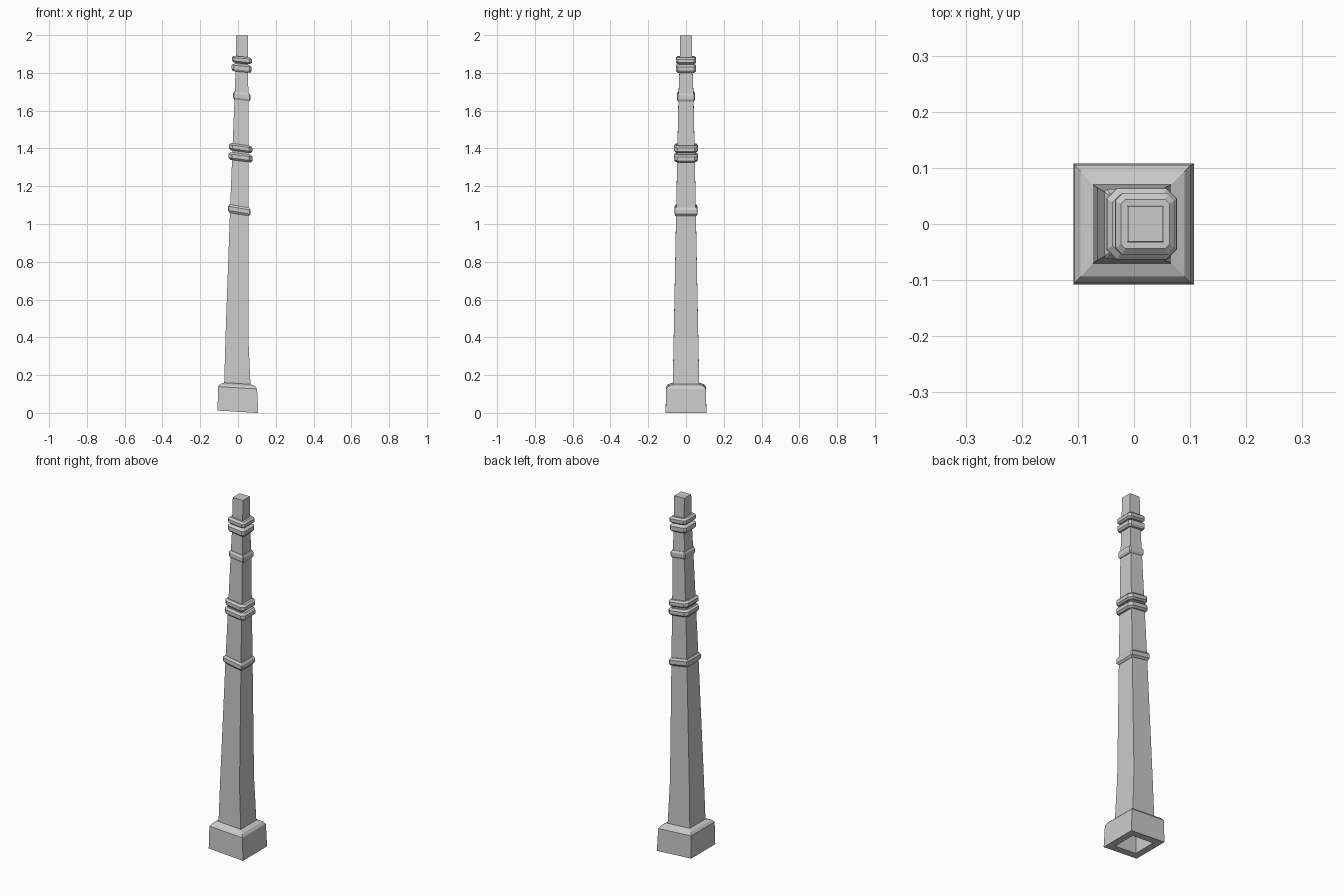
import bpy


def section(xl, xr, hy, z, slope, cut=0.0):
    """Tilted rectangle (optionally with cut corners) around the leaning axis."""
    cx = (xl + xr) / 2
    if cut:
        pts = [(xl + cut, -hy), (xr - cut, -hy), (xr, -hy + cut), (xr, hy - cut),
               (xr - cut, hy), (xl + cut, hy), (xl, hy - cut), (xl, -hy + cut)]
    else:
        pts = [(xl, -hy), (xr, -hy), (xr, hy), (xl, hy)]
    return [(x, y, z - slope * (x - cx)) for x, y in pts]


def loft(name, rows, cap_top=False, closed=False):
    n = len(rows[0])
    verts = [p for r in rows for p in r]
    faces = []
    count = len(rows) if closed else len(rows) - 1
    for i in range(count):
        a, b = i * n, ((i + 1) % len(rows)) * n
        for j in range(n):
            k = (j + 1) % n
            faces.append((a + j, a + k, b + k, b + j))
    if cap_top:
        faces.append(tuple(range((len(rows) - 1) * n, len(rows) * n)))
    mesh = bpy.data.meshes.new(name)
    mesh.from_pydata(verts, [], faces)
    obj = bpy.data.objects.new(name, mesh)
    bpy.context.collection.objects.link(obj)
    return obj


# Plinth: open underside rim, walls and sloped shoulder
loft("plinth", [
    section(-0.068, 0.066, 0.067, 0.006, 0.06),
    section(-0.108, 0.107, 0.108, 0.006, 0.06),
    section(-0.106, 0.101, 0.105, 0.133, 0.06),
    section(-0.095, 0.090, 0.094, 0.147, 0.06),
    section(-0.073, 0.066, 0.070, 0.156, 0.06),
])

# Tapering, slightly leaning shaft, hollow at the bottom
loft("shaft", [section(*s) for s in [
    (-0.068, 0.066, 0.067, 0.006, 0.06),
    (-0.073, 0.066, 0.070, 0.156, 0.06),
    (-0.066, 0.055, 0.065, 0.40, 0.08),
    (-0.042, 0.055, 0.052, 1.07, 0.14),
    (-0.030, 0.055, 0.046, 1.37, 0.14),
    (-0.018, 0.055, 0.040, 1.67, 0.13),
    (-0.012, 0.053, 0.034, 1.84, 0.08),
    (-0.011, 0.052, 0.031, 1.998, 0.02),
]], cap_top=True)


# Collars: xl, xr, half depth, z, slope, height, top inset, bottom inset, corner cut
def collar(name, xl, xr, hy, z, slope, h, top, bottom, cut):
    rows = []
    for inset, dz in ((0.03, -0.5), (bottom, -0.5), (0, -0.25),
                      (0, 0.25), (top, 0.5), (0.03, 0.5)):
        rows.append(section(xl + inset, xr - inset, hy - inset,
                            z + dz * h, slope, max(cut - inset * 0.4, 0.002)))
    loft(name, rows, closed=True)


collar("lower_collar", -0.053, 0.066, 0.062, 1.073, 0.17, 0.044, 0.008, 0.008, 0.005)
collar("middle_collar_bottom", -0.050, 0.077, 0.063, 1.353, 0.13, 0.040, 0.010, 0.010, 0.018)
collar("middle_collar_top", -0.048, 0.076, 0.063, 1.402, 0.14, 0.038, 0.010, 0.010, 0.018)
collar("upper_collar", -0.026, 0.066, 0.048, 1.675, 0.12, 0.042, 0.006, 0.006, 0.005)
collar("top_collar_bottom", -0.034, 0.072, 0.054, 1.826, 0.10, 0.042, 0.016, 0.007, 0.012)
collar("top_collar_top", -0.033, 0.073, 0.054, 1.868, 0.10, 0.036, 0.010, 0.010, 0.012)
